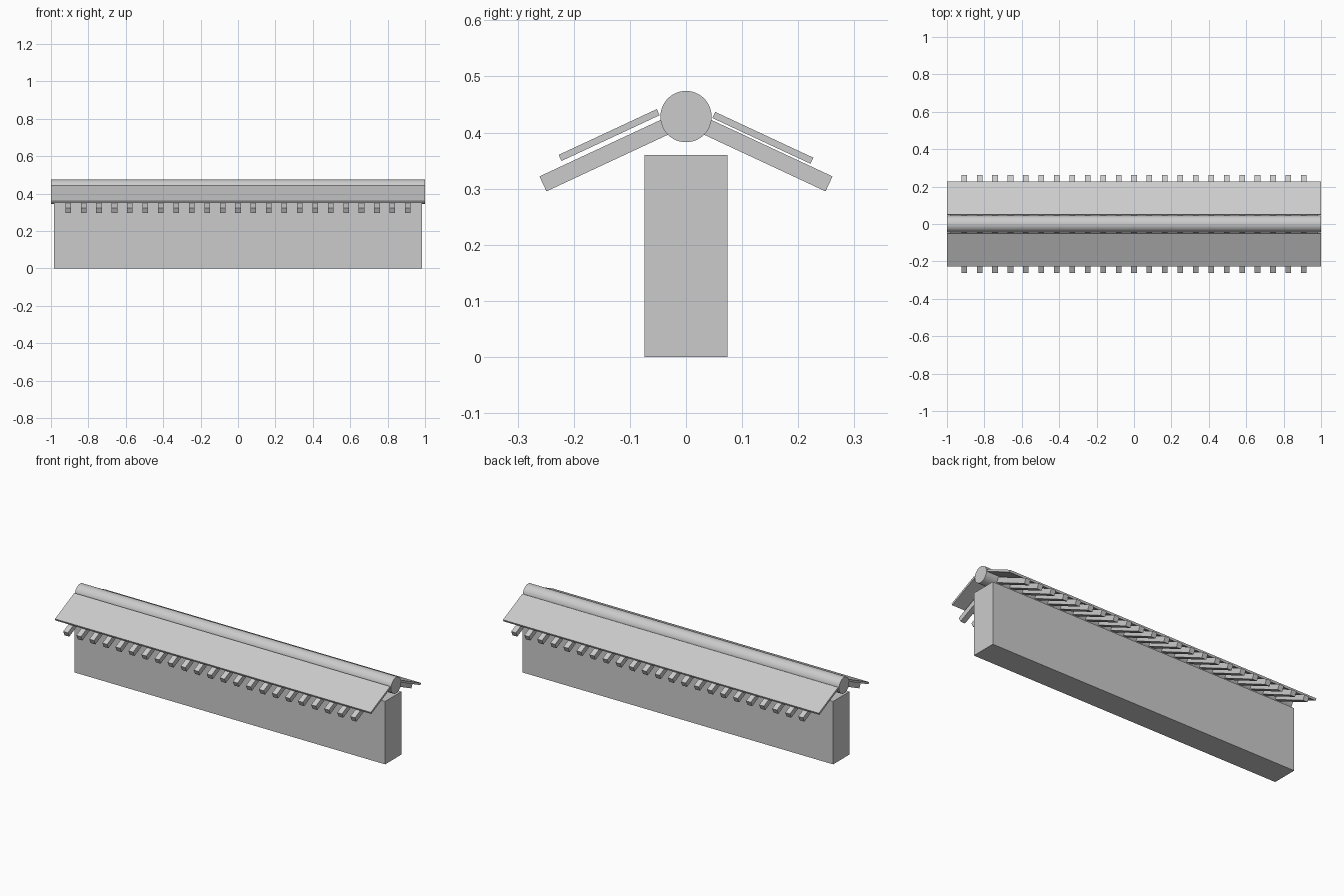
import bpy, math
from mathutils import Matrix

if "Cube" in bpy.data.objects:
    bpy.data.objects.remove(bpy.data.objects["Cube"])

PITCH = math.radians(25)


def box(name, size, loc, tilt=0):
    # Box with baked dimensions, tilted about the long axis
    bpy.ops.mesh.primitive_cube_add(size=1)
    ob = bpy.context.object
    ob.name = name
    ob.data.transform(Matrix.Diagonal((*size, 1)))
    ob.rotation_euler.x = tilt
    ob.location = loc
    return ob


# Wall
box("wall", (1.965, 0.148, 0.36), (0, 0, 0.18))

# Round ridge beam
bpy.ops.mesh.primitive_cylinder_add(vertices=48, radius=0.0457, depth=2,
                                    location=(0, 0, 0.4285),
                                    rotation=(0, math.pi / 2, 0))
bpy.context.object.name = "ridge_beam"
bpy.ops.object.shade_smooth_by_angle()

# Both slopes: covering board and rafters
COUNT, LENGTH = 23, 0.262
for side, label, board_z in ((-1, "front", 0.3955), (1, "back", 0.3905)):
    tilt = -side * PITCH
    box(f"{label}_roof_board", (1.998, 0.193, 0.012),
        (0, side * 0.137, board_z), tilt)
    # Rafters run from the ridge out past the board
    y = 0.2549 - LENGTH / 2 * math.cos(PITCH)
    z = 0.3085 + LENGTH / 2 * math.sin(PITCH)
    for i in range(COUNT):
        x = -0.908 + 1.816 * i / (COUNT - 1)
        box(f"{label}_rafter_{i + 1}", (0.03, LENGTH, 0.0294),
            (x, side * y, z), tilt)
